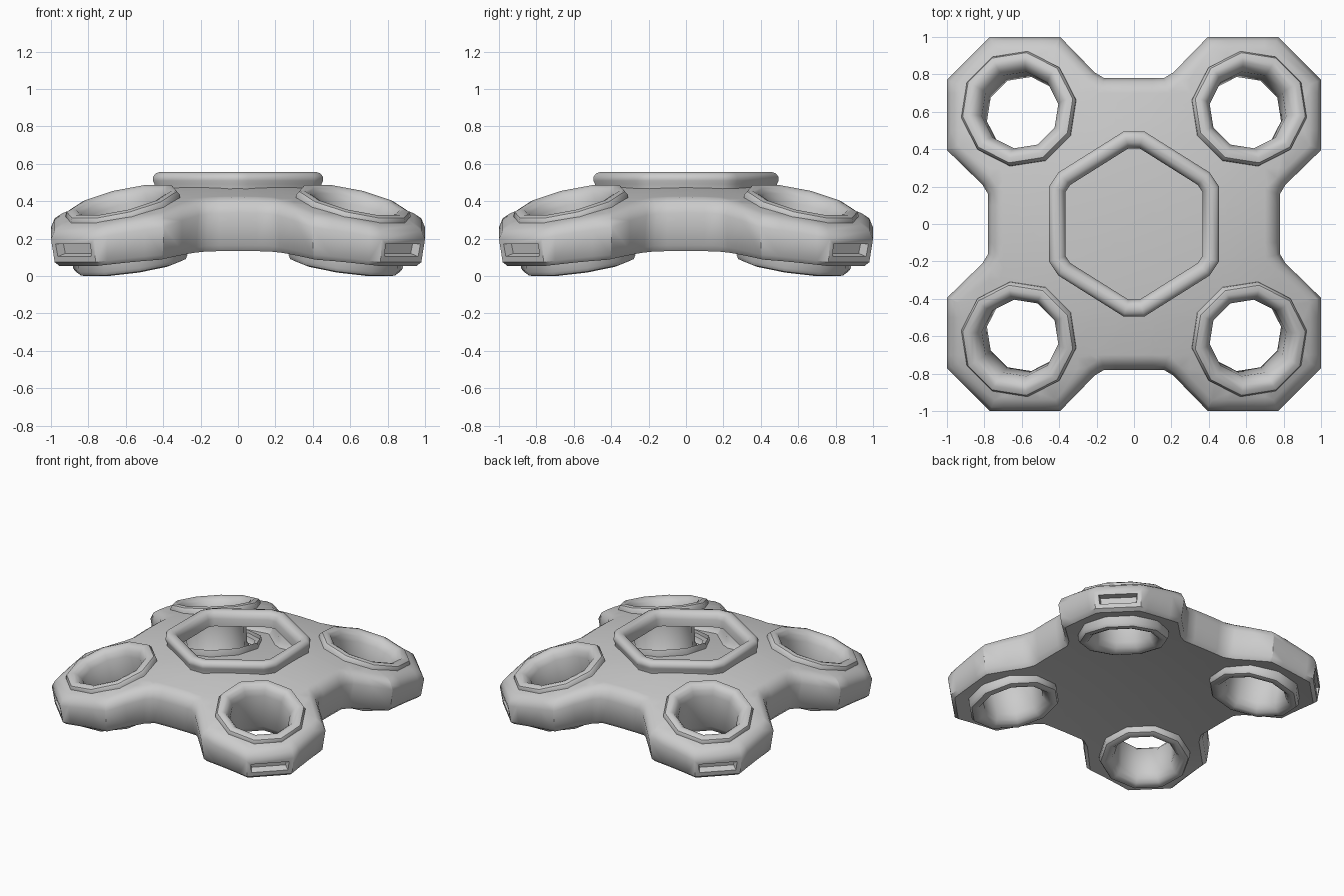
import bpy, bmesh, math
from mathutils import Vector

cube = bpy.data.objects.get("Cube")
if cube:
    bpy.data.objects.remove(cube)

grey = bpy.data.materials.new("plain grey")
grey.use_nodes = True
grey.diffuse_color = (0.6, 0.6, 0.6, 1)
grey.node_tree.nodes["Principled BSDF"].inputs["Base Color"].default_value = (0.6, 0.6, 0.6, 1)

SIDES = 10                       # sides of each arm tube
TOP_C, LOW_C = 0.62, 0.575       # tube centre at top and bottom
ARMS = [(1, 1), (-1, 1), (-1, -1), (1, -1)]


def top_z(x, y):
    return 0.505 - 0.16 * (x * x + y * y)


def low_z(x, y):
    return 0.18 - 0.085 * (x * x + y * y)


def mirror_outline(quarter):
    """Full counter-clockwise outline from its +x +y quarter."""
    back = quarter[::-1]
    return (quarter + [(-x, y) for x, y in back]
            + [(-x, -y) for x, y in quarter] + [(x, -y) for x, y in back])


def inset(points, d):
    """Move a counter-clockwise outline inward by d with mitred corners."""
    result = []
    pts = [Vector(p) for p in points]
    for i, p in enumerate(pts):
        a = (p - pts[i - 1]).normalized()
        b = (pts[(i + 1) % len(pts)] - p).normalized()
        na, nb = Vector((-a.y, a.x)), Vector((-b.y, b.x))
        result.append(p + (na + nb) * d / (1 + na.dot(nb)))
    return result


def add_loop(bm, points):
    return [bm.verts.new(p) for p in points]


def skin(bm, low, high):
    n = len(low)
    return [bm.faces.new((low[i], low[(i + 1) % n], high[(i + 1) % n], high[i])) for i in range(n)]


def loop_edges(bm, verts):
    return [bm.edges.get((v, verts[i - 1])) or bm.edges.new((v, verts[i - 1]))
            for i, v in enumerate(verts)]


def decagon(sx, sy, centre, radius):
    """Tube section with a flat side towards the outer corner."""
    start = math.atan2(sy, sx) + math.pi / SIDES
    return [(sx * centre + radius * math.cos(start + math.tau * k / SIDES),
             sy * centre + radius * math.sin(start + math.tau * k / SIDES)) for k in range(SIDES)]


def finish(bm, name):
    mesh = bpy.data.meshes.new(name)
    bm.to_mesh(mesh)
    bm.free()
    obj = bpy.data.objects.new(name, mesh)
    bpy.context.collection.objects.link(obj)
    mesh.materials.append(grey)
    bpy.ops.object.select_all(action='DESELECT')
    obj.select_set(True)
    bpy.context.view_layer.objects.active = obj
    bpy.ops.object.shade_smooth_by_angle(angle=math.radians(40))
    return obj


outline = mirror_outline([(0.78, 0.16), (0.81, 0.21), (1, 0.395), (1, 0.77),
                          (0.77, 1), (0.395, 1), (0.21, 0.81), (0.16, 0.78)])
hexagon = mirror_outline([(0.455, 0.2), (0.405, 0.275), (0.055, 0.495)])

# Hollow body: side wall as stacked outlines, z holds the level from 0 to 1
bm = bmesh.new()
wall = [(0.045, 0), (0.02, 0.12), (0, 0.75), (0.02, 0.93), (0.06, 1)]
rings = [add_loop(bm, [(p.x, p.y, level) for p in inset(outline, d)]) for d, level in wall]
bands = [skin(bm, a, b) for a, b in zip(rings, rings[1:])]

# Caps with openings for the tubes and the hexagonal hatch
for ring, level, centre in ((rings[0], 0, LOW_C), (rings[-1], 1, TOP_C)):
    edges = loop_edges(bm, ring)
    for sx, sy in ARMS:
        hole = add_loop(bm, [(x, y, level) for x, y in decagon(sx, sy, centre, 0.26)])
        edges += loop_edges(bm, hole)
    if level:
        hatch = add_loop(bm, [(p.x, p.y, level) for p in inset(hexagon, 0.05)])
        edges += loop_edges(bm, hatch)
    bmesh.ops.triangle_fill(bm, use_beauty=True, edges=edges, normal=(0, 0, 1 if level else -1))

# Cut strips so the caps can curve, then bend everything to the domed shape
for i in range(-7, 8):
    for axis in ((1, 0, 0), (0, 1, 0)):
        bmesh.ops.bisect_plane(bm, geom=bm.verts[:] + bm.edges[:] + bm.faces[:], dist=1e-5,
                               plane_co=Vector(axis) * i * 0.1, plane_no=axis)
for v in bm.verts:
    x, y, level = v.co
    v.co.z = low_z(x, y) + level * (top_z(x, y) - low_z(x, y))
bmesh.ops.recalc_face_normals(bm, faces=bm.faces[:])
bm.normal_update()

# Recessed slots in the four outer corner faces
slots = []
for f in bm.faces:
    c = f.calc_center_median()
    if abs(c.x) > 0.85 and abs(c.y) > 0.85 and abs(f.normal.z) < 0.3 and f.calc_area() > 0.03:
        slots.append(f)
bmesh.ops.inset_individual(bm, faces=slots, thickness=0.042)
bmesh.ops.inset_individual(bm, faces=slots, thickness=0.012, depth=-0.05)
finish(bm, "body_shell")

# Tilted tubes with a rounded lip above and below
lip = [(0.305, -0.08), (0.31, -0.012), (0.298, 0.008), (0.272, 0.016), (0.245, 0.008),
       (0.225, -0.015), (0.207, -0.05)]


def tube_loop(bm, sx, sy, radius, rise, upper):
    centre = TOP_C if upper else LOW_C
    slope, height = (0.22, 0.39) if upper else (0.135, 0.062)
    height += rise if upper else -rise
    points = []
    for x, y in decagon(sx, sy, centre, radius):
        points.append((x + sx * rise * slope * (1 if upper else -1),
                       y + sy * rise * slope * (1 if upper else -1),
                       height - slope * (sx * x + sy * y - 2 * centre)))
    return add_loop(bm, points)


names = ["back_left", "back_right", "front_right", "front_left"]
for name, (sx, sy) in zip(names, ARMS):
    bm = bmesh.new()
    loops = [tube_loop(bm, sx, sy, r, h, True) for r, h in lip]
    loops += [tube_loop(bm, sx, sy, r, h, False) for r, h in lip[::-1]]
    for a, b in zip(loops, loops[1:]):
        skin(bm, b, a)
    bmesh.ops.recalc_face_normals(bm, faces=bm.faces[:])
    # drop to the ground plane exactly
    lowest = min(v.co.z for v in bm.verts)
    for v in bm.verts:
        if v.co.z < 0.2:
            v.co.z -= lowest
    finish(bm, name + "_tube")

# Raised hexagonal rim around the hatch
bm = bmesh.new()
rim = [(0.012, 0.44), (0.008, 0.492), (0, 0.51), (0, 0.53), (0.014, 0.549), (0.036, 0.556),
       (0.06, 0.552), (0.08, 0.535), (0.09, 0.505), (0.09, 0.45)]
loops = [add_loop(bm, [(p.x, p.y, z) for p in inset(hexagon, d)]) for d, z in rim]
for a, b in zip(loops, loops[1:]):
    skin(bm, a, b)
finish(bm, "hatch_rim")
